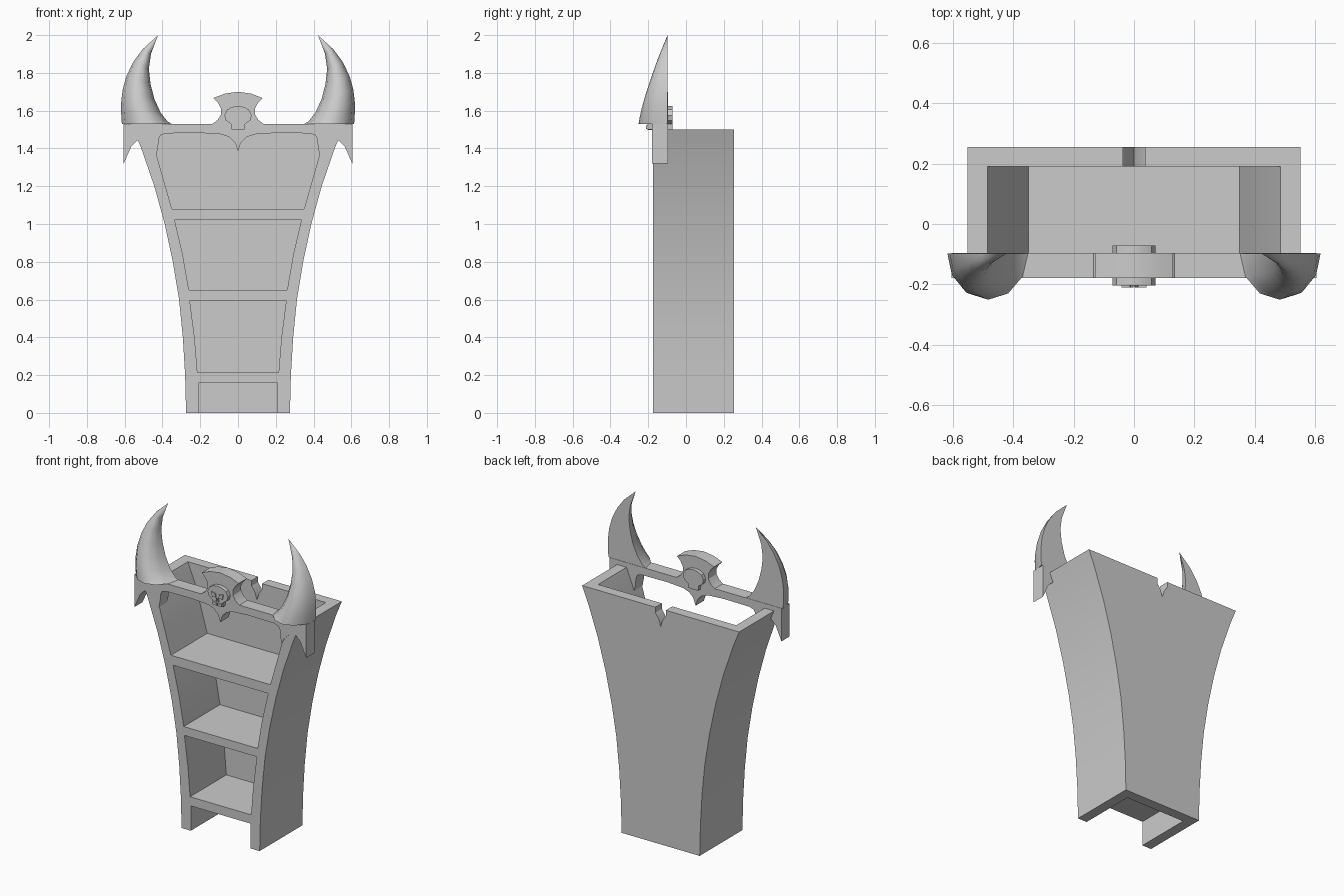
import bpy, bmesh, math
from mathutils import Vector

cube = bpy.data.objects.get("Cube")
if cube:
    bpy.data.objects.remove(cube, do_unlink=True)

# One plain grey for the whole piece
GREY = (0.6, 0.6, 0.6, 1.0)
grey = bpy.data.materials.new("plain grey")
grey.use_nodes = True
grey.diffuse_color = GREY
grey.node_tree.nodes["Principled BSDF"].inputs["Base Color"].default_value = GREY


def finish(name, bm, smooth=None):
    """Turn a bmesh into a named, coloured object."""
    bmesh.ops.recalc_face_normals(bm, faces=bm.faces)
    mesh = bpy.data.meshes.new(name)
    bm.to_mesh(mesh)
    bm.free()
    mesh.materials.append(grey)
    ob = bpy.data.objects.new(name, mesh)
    bpy.context.collection.objects.link(ob)
    if smooth:
        smooth_by_angle(ob, smooth)
    return ob


def smooth_by_angle(ob, degrees):
    bpy.ops.object.select_all(action='DESELECT')
    ob.select_set(True)
    bpy.context.view_layer.objects.active = ob
    bpy.ops.object.shade_smooth_by_angle(angle=math.radians(degrees))


def add_prism(bm, outline, front, back):
    """Extrude an (x, z) outline from y=front to y=back."""
    face = bm.faces.new([bm.verts.new((x, front, z)) for x, z in outline])
    ext = bmesh.ops.extrude_face_region(bm, geom=[face], use_keep_orig=True)
    moved = [v for v in ext["geom"] if isinstance(v, bmesh.types.BMVert)]
    bmesh.ops.translate(bm, verts=moved, vec=(0, back - front, 0))


def mirrored(half):
    """Complete a right-hand outline with its mirror image."""
    return half + [(-x, z) for x, z in reversed(half) if x > 0]


def prism(name, outline, front, back, smooth=None):
    bm = bmesh.new()
    add_prism(bm, outline, front, back)
    return finish(name, bm, smooth)


def cut(target, cutter):
    mod = target.modifiers.new("cut", 'BOOLEAN')
    mod.operation, mod.solver, mod.object = 'DIFFERENCE', 'EXACT', cutter
    bpy.context.view_layer.objects.active = target
    bpy.ops.object.modifier_apply(modifier=mod.name)
    bpy.data.objects.remove(cutter, do_unlink=True)


FRONT, BACK, INNER_BACK = -0.175, 0.255, 0.19

# Flared cabinet with hollow compartments
side = [(0.275, 0), (0.28, 0.2), (0.292, 0.4), (0.312, 0.6), (0.345, 0.8),
        (0.388, 1.0), (0.443, 1.2), (0.512, 1.4), (0.553, 1.5)]
cabinet = prism("cabinet", mirrored(side), FRONT, BACK)
openings = [
    [(0.21, -0.1), (0.21, 0.158)],
    [(0.215, 0.215), (0.23, 0.4), (0.255, 0.595)],
    [(0.26, 0.65), (0.293, 0.84), (0.335, 1.02)],
    [(0.35, 1.08), (0.39, 1.22), (0.43, 1.36), (0.486, 1.5), (0.53, 1.6)],
]
for half in openings:
    cut(cabinet, prism("opening_cutter", mirrored(half), FRONT - 0.1, INNER_BACK))

# Pointed notch in the back panel
notch = [(0, 1.385), (0.013, 1.43), (0.037, 1.465), (0.037, 1.6)]
cut(cabinet, prism("notch_cutter", mirrored(notch), INNER_BACK - 0.05, BACK + 0.1))
smooth_by_angle(cabinet, 20)

# Front rail with hanging points and an axe-shaped crest
rail = [(0, 1.385), (0.015, 1.43), (0.045, 1.46), (0.09, 1.475), (0.2, 1.482),
        (0.38, 1.48), (0.41, 1.47), (0.42, 1.45), (0.423, 1.41), (0.432, 1.365),
        (0.452, 1.405), (0.485, 1.436), (0.532, 1.443), (0.565, 1.41),
        (0.605, 1.32), (0.605, 1.53), (0.135, 1.53), (0.108, 1.55),
        (0.09, 1.58), (0.09, 1.612), (0.105, 1.64), (0.13, 1.667),
        (0.07, 1.69), (0, 1.7)]
prism("front_rail", mirrored(rail), -0.179, -0.096, 25)

# Skull emblem passing through the crest
skull = [(0, 1.498), (0.035, 1.5), (0.038, 1.53), (0.065, 1.548), (0.072, 1.575),
         (0.058, 1.605), (0.03, 1.62), (0, 1.624)]
prism("skull_emblem", mirrored(skull), -0.204, -0.072, 35)

# Raised eyes, nose and teeth
bm = bmesh.new()
for s in (-1, 1):
    eye = [(0.01, 1.553), (0.036, 1.55), (0.042, 1.582), (0.014, 1.576)]
    nostril = [(0.002, 1.53), (0.012, 1.53), (0.004, 1.55)]
    tooth = [(0.003, 1.503), (0.03, 1.503), (0.033, 1.522), (0.003, 1.517)]
    for shape in (eye, nostril, tooth):
        add_prism(bm, [(s * x, z) for x, z in shape], -0.211, -0.203)
finish("skull_face", bm)

# Half-round horns, flat at the back: inner edge, outer edge, depth
sections = [((0.352, 1.53), (0.615, 1.53), 0.153),
            ((0.375, 1.545), (0.618, 1.575), 0.148),
            ((0.41, 1.59), (0.619, 1.64), 0.136),
            ((0.442, 1.66), (0.611, 1.71), 0.116),
            ((0.463, 1.74), (0.59, 1.785), 0.09),
            ((0.472, 1.82), (0.553, 1.86), 0.064),
            ((0.461, 1.9), (0.505, 1.925), 0.036)]
TIP, HORN_BACK, STEPS = (0.423, 2.0), -0.098, 6
for s, name in ((1, "left_horn"), (-1, "right_horn")):
    bm = bmesh.new()
    rings = []
    for inner, outer, depth in sections:
        a, b = Vector(inner), Vector(outer)
        ring = []
        for i in range(STEPS + 1):
            t = math.pi * i / STEPS
            p = (a + b) / 2 - (b - a) / 2 * math.cos(t)
            ring.append(bm.verts.new((s * p.x, HORN_BACK - depth * math.sin(t), p.y)))
        rings.append(ring)
    tip = bm.verts.new((s * TIP[0], HORN_BACK, TIP[1]))
    bm.faces.new(rings[0])
    for lo, hi in zip(rings, rings[1:]):
        for i in range(STEPS + 1):
            j = (i + 1) % (STEPS + 1)
            bm.faces.new((lo[i], lo[j], hi[j], hi[i]))
    for i in range(STEPS + 1):
        bm.faces.new((rings[-1][i], rings[-1][(i + 1) % (STEPS + 1)], tip))
    finish(name, bm, 50)
